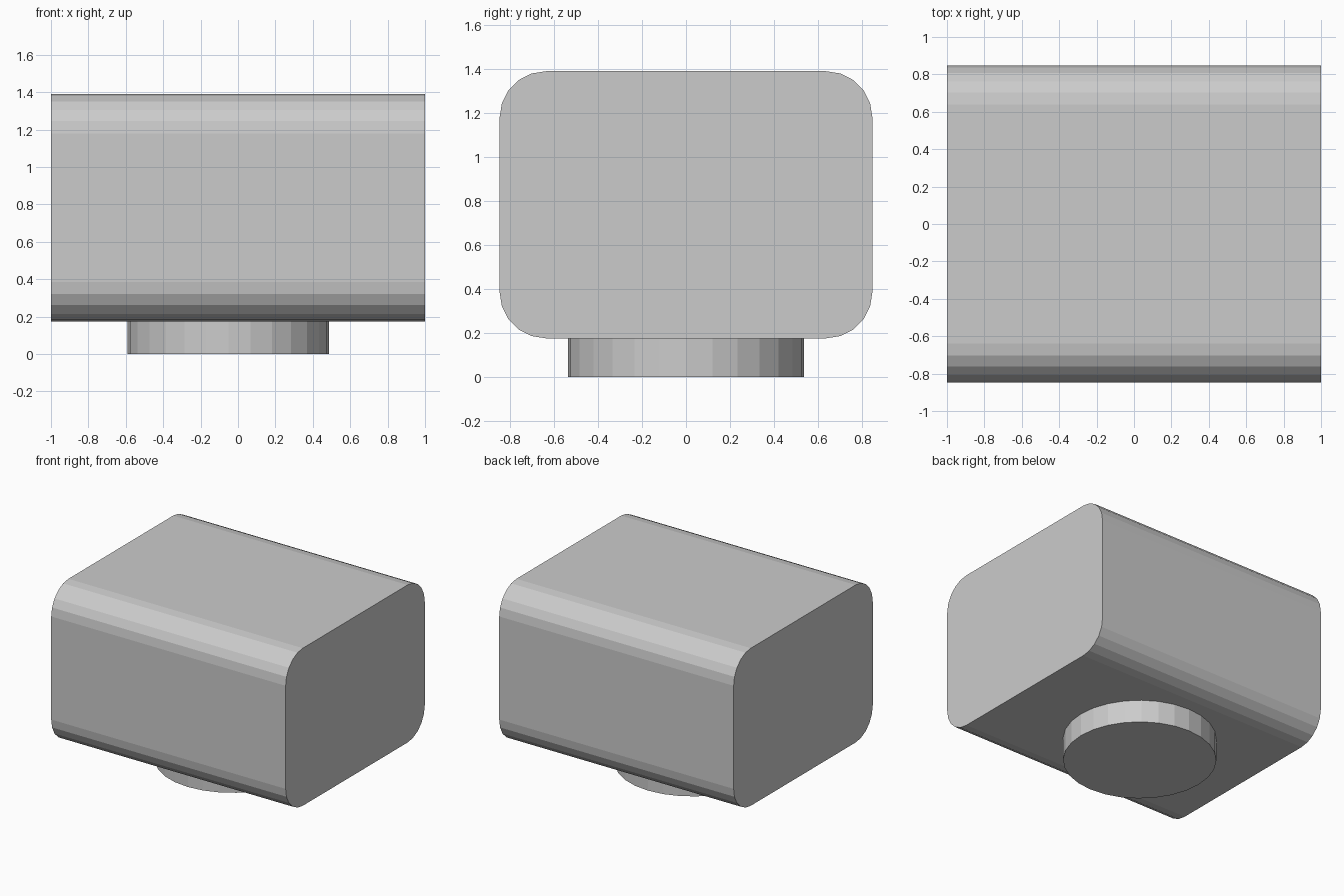
import bpy, bmesh, math

if "Cube" in bpy.data.objects:
    bpy.data.objects.remove(bpy.data.objects["Cube"])


def add_prism(name, ring, direction):
    """Closed flat-shaded prism: a ring of points pushed along a direction."""
    bm = bmesh.new()
    face = bm.faces.new([bm.verts.new(p) for p in ring])
    result = bmesh.ops.extrude_face_region(bm, geom=[face], use_keep_orig=True)
    moved = [g for g in result["geom"] if isinstance(g, bmesh.types.BMVert)]
    bmesh.ops.translate(bm, vec=direction, verts=moved)
    bmesh.ops.recalc_face_normals(bm, faces=bm.faces[:])
    mesh = bpy.data.meshes.new(name)
    bm.to_mesh(mesh)
    bm.free()
    obj = bpy.data.objects.new(name, mesh)
    bpy.context.collection.objects.link(obj)
    return obj


# Body: rounded rectangle in the YZ plane, five facets per corner
HALF_Y, Z_LOW, Z_HIGH, RADIUS, STEPS = 0.848, 0.175, 1.39, 0.21, 5
profile = []
corners = [(1, Z_HIGH - RADIUS), (-1, Z_HIGH - RADIUS),
           (-1, Z_LOW + RADIUS), (1, Z_LOW + RADIUS)]
for i, (side, z) in enumerate(corners):
    for k in range(STEPS + 1):
        a = math.pi / 2 * (i + k / STEPS)
        profile.append((-1, side * (HALF_Y - RADIUS) + RADIUS * math.cos(a),
                        z + RADIUS * math.sin(a)))
add_prism("body", profile, (2, 0, 0))

# Base: low 28-sided disc, slightly off centre
SIDES, BASE_RADIUS, BASE_X = 28, 0.538, -0.052
circle = [(BASE_X + BASE_RADIUS * math.cos(math.tau * k / SIDES),
           BASE_RADIUS * math.sin(math.tau * k / SIDES), 0)
          for k in range(SIDES)]
add_prism("base", circle, (0, 0, Z_LOW))
